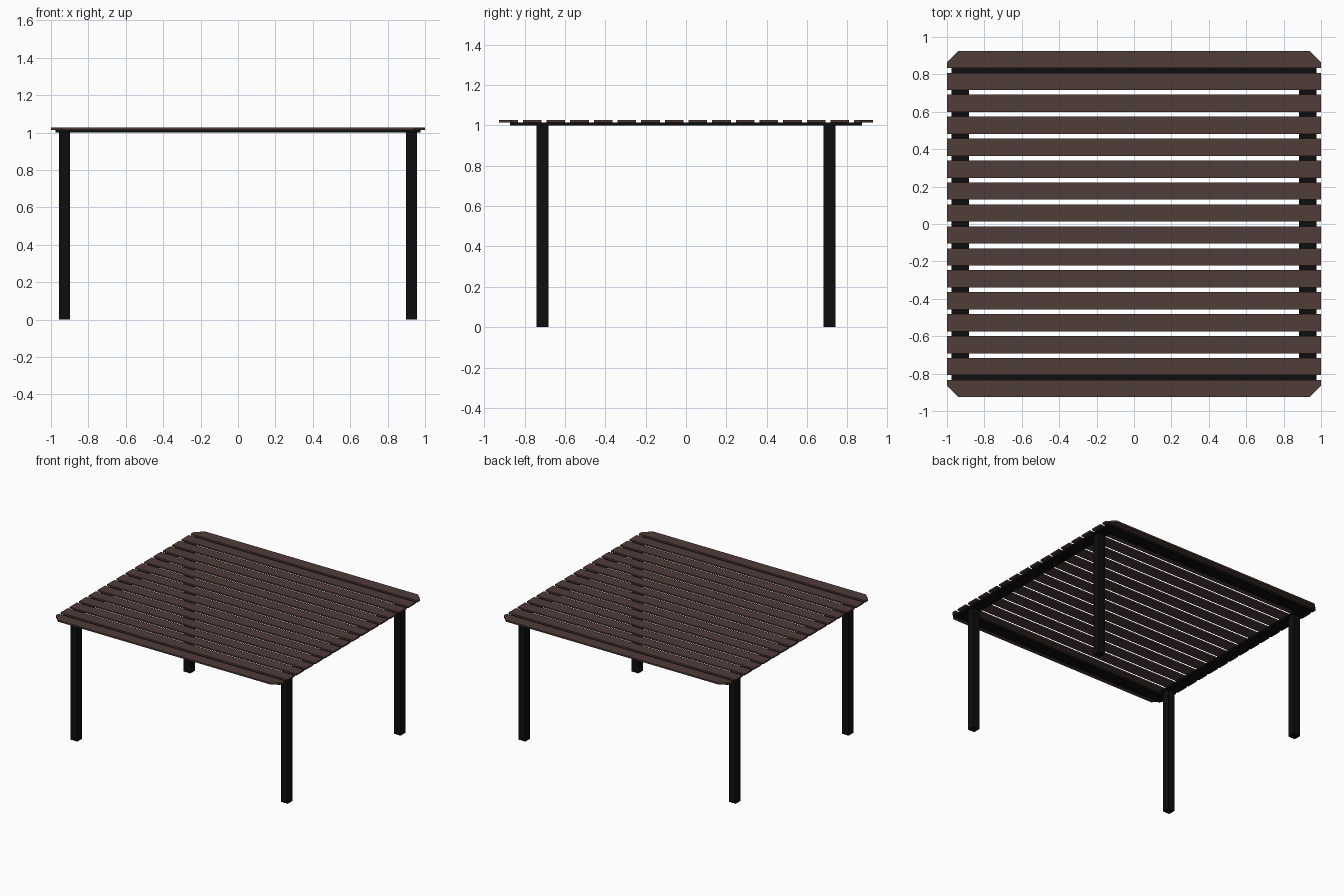
import bpy, bmesh

if "Cube" in bpy.data.objects:
    bpy.data.objects.remove(bpy.data.objects["Cube"])


def material(name, rgb):
    m = bpy.data.materials.new(name)
    m.diffuse_color = (*rgb, 1)
    m.use_nodes = True
    m.node_tree.nodes["Principled BSDF"].inputs["Base Color"].default_value = m.diffuse_color
    return m


wood = material("brown_wood", (0.08, 0.045, 0.041))
metal = material("black_metal", (0.004, 0.004, 0.004))


def prism(name, outline, z0, z1, mat):
    """Extrude a flat outline from z0 up to z1."""
    bm = bmesh.new()
    face = bm.faces.new([bm.verts.new((x, y, z0)) for x, y in outline])
    ext = bmesh.ops.extrude_face_region(bm, geom=[face])
    top = [v for v in ext["geom"] if isinstance(v, bmesh.types.BMVert)]
    bmesh.ops.translate(bm, verts=top, vec=(0, 0, z1 - z0))
    bmesh.ops.recalc_face_normals(bm, faces=bm.faces)
    me = bpy.data.meshes.new(name)
    bm.to_mesh(me)
    bm.free()
    me.materials.append(mat)
    ob = bpy.data.objects.new(name, me)
    bpy.context.collection.objects.link(ob)
    return ob


def rect(x0, x1, y0, y1):
    return [(x0, y0), (x1, y0), (x1, y1), (x0, y1)]


LEG_H, FRAME_TOP, TOP = 1.0, 1.015, 1.027
COUNT, PITCH, HALF_W, CUT = 16, 0.1173, 0.046, 0.06

# Tabletop slats, the outer two with clipped corners
for i in range(COUNT):
    y = (i - (COUNT - 1) / 2) * PITCH
    a, b = y - HALF_W, y + HALF_W
    outline = rect(-1, 1, a, b)
    if i == 0:
        outline = [(-1 + CUT, a), (1 - CUT, a), (1, a + CUT), (1, b), (-1, b), (-1, a + CUT)]
    elif i == COUNT - 1:
        outline = [(-1, a), (1, a), (1, b - CUT), (1 - CUT, b), (-1 + CUT, b), (-1, b - CUT)]
    prism(f"slat_{i + 1}", outline, FRAME_TOP, TOP, wood)

# Flat bar frame under the slats
FX, FY, BAR = 0.976, 0.872, 0.095
for s, side in ((-1, "front"), (1, "back")):
    prism(f"{side}_frame_bar", rect(-FX, FX, *sorted((s * FY, s * (FY - BAR)))), LEG_H, FRAME_TOP, metal)
for s, side in ((-1, "left"), (1, "right")):
    prism(f"{side}_frame_bar", rect(*sorted((s * FX, s * (FX - BAR))), BAR - FY, FY - BAR),
          LEG_H, FRAME_TOP, metal)

# Square legs
LX, LY, R = 0.927, 0.711, 0.03
for sx, nx in ((-1, "left"), (1, "right")):
    for sy, ny in ((-1, "front"), (1, "back")):
        x, y = sx * LX, sy * LY
        prism(f"{ny}_{nx}_leg", rect(x - R, x + R, y - R, y + R), 0, LEG_H, metal)
